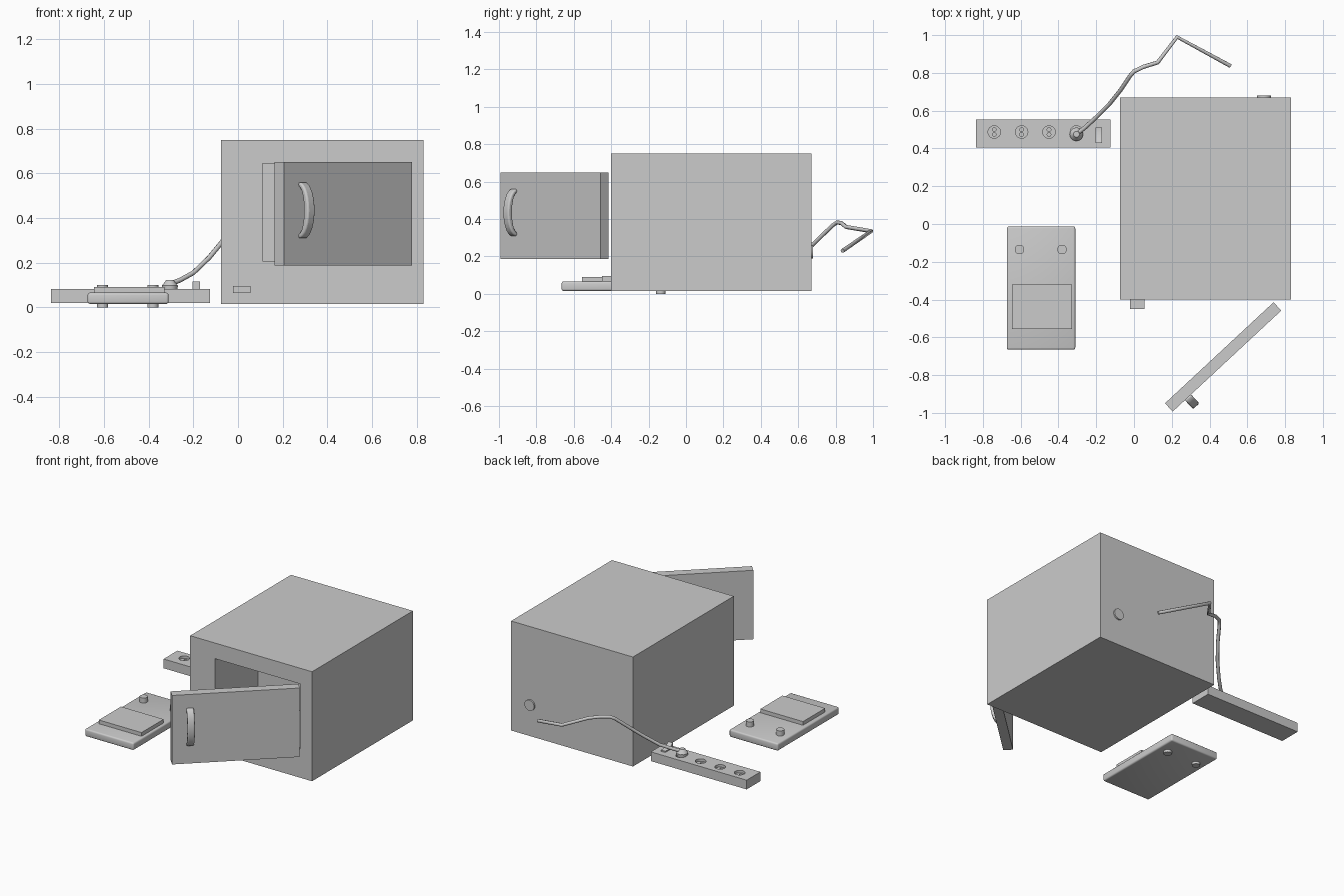
import bpy, bmesh, math
from mathutils import Vector, Matrix

if "Cube" in bpy.data.objects:
    bpy.data.objects.remove(bpy.data.objects["Cube"])


def mesh_object(name, bm, smooth=False):
    bmesh.ops.recalc_face_normals(bm, faces=bm.faces[:])
    me = bpy.data.meshes.new(name)
    bm.to_mesh(me)
    bm.free()
    ob = bpy.data.objects.new(name, me)
    bpy.context.collection.objects.link(ob)
    if smooth:
        smooth_object(ob)
    return ob


def smooth_object(ob, angle=40):
    bpy.ops.object.select_all(action='DESELECT')
    ob.select_set(True)
    bpy.context.view_layer.objects.active = ob
    bpy.ops.object.shade_smooth_by_angle(angle=math.radians(angle))


def box(name, lo, hi, bevel=0.0):
    lo, hi = Vector(lo), Vector(hi)
    bm = bmesh.new()
    bmesh.ops.create_cube(bm, size=1, matrix=Matrix.Translation((lo + hi) / 2) @ Matrix.Diagonal((*(hi - lo), 1)))
    if bevel:
        bmesh.ops.bevel(bm, geom=bm.edges[:], offset=bevel, segments=3, profile=0.5, affect='EDGES')
    return mesh_object(name, bm, bevel > 0)


def cylinder(name, centre, r1, r2, depth, rot=Matrix(), sides=24):
    bm = bmesh.new()
    bmesh.ops.create_cone(bm, cap_ends=True, segments=sides, radius1=r1, radius2=r2, depth=depth,
                          matrix=Matrix.Translation(centre) @ rot)
    return mesh_object(name, bm, True)


def prism(name, points, offset):
    bm = bmesh.new()
    face = bm.faces.new([bm.verts.new(p) for p in points])
    out = bmesh.ops.extrude_face_region(bm, geom=[face])
    bmesh.ops.translate(bm, verts=[v for v in out['geom'] if isinstance(v, bmesh.types.BMVert)], vec=offset)
    return mesh_object(name, bm, True)


def cut(ob, cutter):
    cutter.hide_render = True
    mod = ob.modifiers.new('cut', 'BOOLEAN')
    mod.operation, mod.solver, mod.object = 'DIFFERENCE', 'EXACT', cutter
    bpy.context.view_layer.objects.active = ob
    bpy.ops.object.modifier_apply(modifier=mod.name)
    bpy.data.objects.remove(cutter)


# Oven case with its cooking cavity
case = box('oven_case', (-0.075, -0.40, 0.015), (0.83, 0.67, 0.75))
cut(case, box('cavity_cutter', (0.11, -0.5, 0.207), (0.74, 0.055, 0.645)))
box('oven_button', (-0.022, -0.45, 0.065), (0.056, -0.39, 0.096))
cylinder('back_socket', (0.688, 0.67, 0.225), 0.036, 0.036, 0.02, Matrix.Rotation(math.pi / 2, 4, 'X'))

# Open door, built as a slab on its slanted footprint
along = Vector((0.732, 0.681, 0))
out = Vector((0.681, -0.732, 0))
corner = Vector((0.205, -0.993, 0.187))
prism('oven_door', [corner, corner + along * 0.785, corner + along * 0.785 - out * 0.06, corner - out * 0.06],
      Vector((0, 0, 0.463)))

# Curved door handle: crescent profile extruded across the door
N = 14
base = corner + along * 0.088
profile = []
for bulge, half in ((0.066, 0.127), (0.036, 0.105)):
    arc = [base + out * (bulge * math.cos(a) - 0.002) + Vector((0, 0, 0.248 + half * math.sin(a)))
           for a in [math.pi * (i / N - 0.5) for i in range(N + 1)]]
    profile += arc if bulge > 0.05 else arc[::-1]
handle = prism('door_handle', profile, along * 0.045)
mod = handle.modifiers.new('round', 'BEVEL')
mod.width, mod.segments, mod.limit_method, mod.angle_limit = 0.01, 3, 'ANGLE', math.radians(50)

# Power strip with recessed sockets and pin holes
strip = box('power_strip', (-0.837, 0.406, 0.02), (-0.125, 0.552, 0.082))
for x in (-0.74, -0.595, -0.45, -0.305):
    cut(strip, cylinder('socket_cutter', (x, 0.487, 0.085), 0.033, 0.033, 0.04))
    for dy in (-0.013, 0.013):
        cut(strip, cylinder('pin_cutter', (x, 0.487 + dy, 0.065), 0.01, 0.01, 0.04, sides=16))
smooth_object(strip, 30)
prism('strip_switch', [(-0.203, y, z) for y, z in
                       ((0.43, 0.075), (0.51, 0.075), (0.51, 0.09), (0.47, 0.09), (0.43, 0.117))], Vector((0.033, 0, 0)))

# Plug and loose cable
cylinder('plug_body', (-0.305, 0.475, 0.08), 0.032, 0.036, 0.035, sides=16)
cylinder('plug_cap', (-0.305, 0.475, 0.11), 0.036, 0.016, 0.026, sides=16)
path = [(-0.305, 0.475, 0.105), (-0.26, 0.51, 0.122), (-0.20, 0.565, 0.155), (-0.13, 0.635, 0.222),
        (-0.07, 0.71, 0.295), (-0.02, 0.785, 0.367), (0.0, 0.808, 0.382), (0.05, 0.832, 0.378),
        (0.125, 0.855, 0.358), (0.228, 0.99, 0.335), (0.51, 0.837, 0.23)]
curve = bpy.data.curves.new('power_cable', 'CURVE')
curve.dimensions = '3D'
curve.bevel_depth, curve.bevel_resolution, curve.use_fill_caps = 0.011, 2, True
spline = curve.splines.new('POLY')
spline.points.add(len(path) - 1)
for p, co in zip(spline.points, path):
    p.co = (*co, 1)
bpy.context.collection.objects.link(bpy.data.objects.new('power_cable', curve))

# Bathroom-style flat unit: body, raised plate and two pegs right through
box('flat_body', (-0.673, -0.665, 0.016), (-0.311, -0.013, 0.066), 0.01)
box('flat_plate', (-0.645, -0.555, 0.05), (-0.328, -0.32, 0.091))
for x in (-0.606, -0.381):
    cylinder('flat_peg', (x, -0.135, 0.05), 0.025, 0.025, 0.1)
